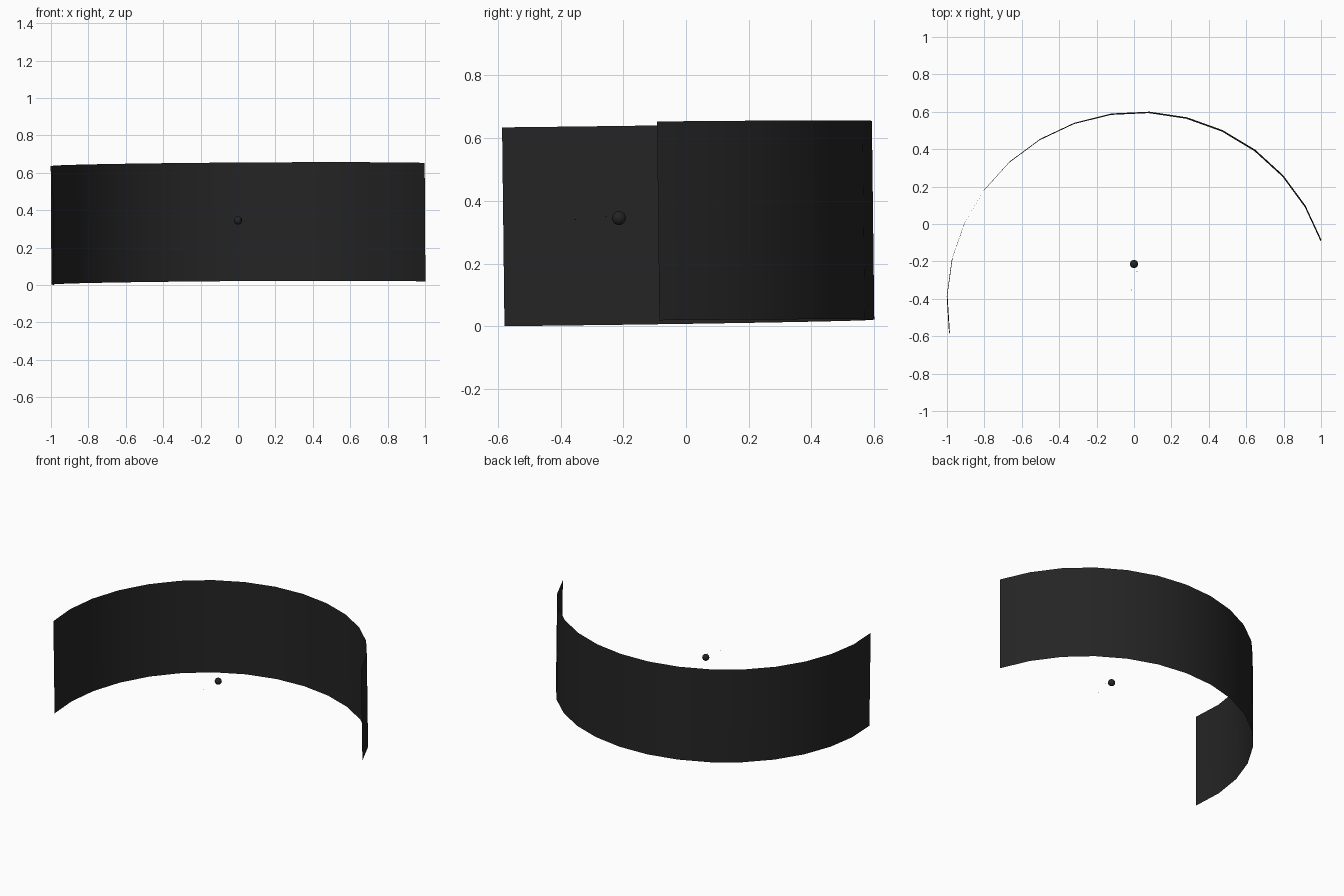
import bpy, bmesh, math

if "Cube" in bpy.data.objects:
    bpy.data.objects.remove(bpy.data.objects["Cube"])

black = bpy.data.materials.new("soft black")
black.diffuse_color = (0.018, 0.018, 0.018, 1)
black.use_nodes = True
black.node_tree.nodes["Principled BSDF"].inputs["Base Color"].default_value = black.diffuse_color


def finish(name, bm, angle=40):
    mesh = bpy.data.meshes.new(name)
    bm.to_mesh(mesh)
    bm.free()
    mesh.materials.append(black)
    obj = bpy.data.objects.new(name, mesh)
    bpy.context.collection.objects.link(obj)
    bpy.ops.object.select_all(action='DESELECT')
    obj.select_set(True)
    bpy.context.view_layer.objects.active = obj
    bpy.ops.object.shade_smooth_by_angle(angle=math.radians(angle))
    return obj


# Curved screen: a single-sheet arc of 15 panels, leaning very slightly
SEGMENTS, HEIGHT = 15, 0.634
START, END = math.radians(19.0), math.radians(189.2)
TILT_X, TILT_Y = 0.0065, 0.012
bm = bmesh.new()
columns = []
for i in range(SEGMENTS + 1):
    a = START + (END - START) * i / SEGMENTS
    x = 0.028 + 1.028 * math.cos(a)
    y = -0.42 + 1.018 * math.sin(a)
    z = 0.0135 + TILT_X * x + TILT_Y * y
    lean_x, lean_y = TILT_X * HEIGHT / 2, TILT_Y * HEIGHT / 2
    columns.append((bm.verts.new((x + lean_x, y + lean_y, z)),
                    bm.verts.new((x - lean_x, y - lean_y, z + HEIGHT))))
for (b0, t0), (b1, t1) in zip(columns, columns[1:]):
    bm.faces.new((b0, t0, t1, b1))  # normals face the inside of the arc
finish("curved_screen", bm)


# Small ball in front of the screen, with two tiny specks beside it
def ball(name, location, radius, segments, rings):
    bm = bmesh.new()
    bmesh.ops.create_uvsphere(bm, u_segments=segments, v_segments=rings, radius=radius)
    finish(name, bm).location = location


ball("centre_ball", (0.0, -0.214, 0.345), 0.022, 24, 16)
ball("speck_near", (0.016, -0.255, 0.35), 0.002, 8, 6)
ball("speck_far", (-0.012, -0.353, 0.34), 0.002, 8, 6)
